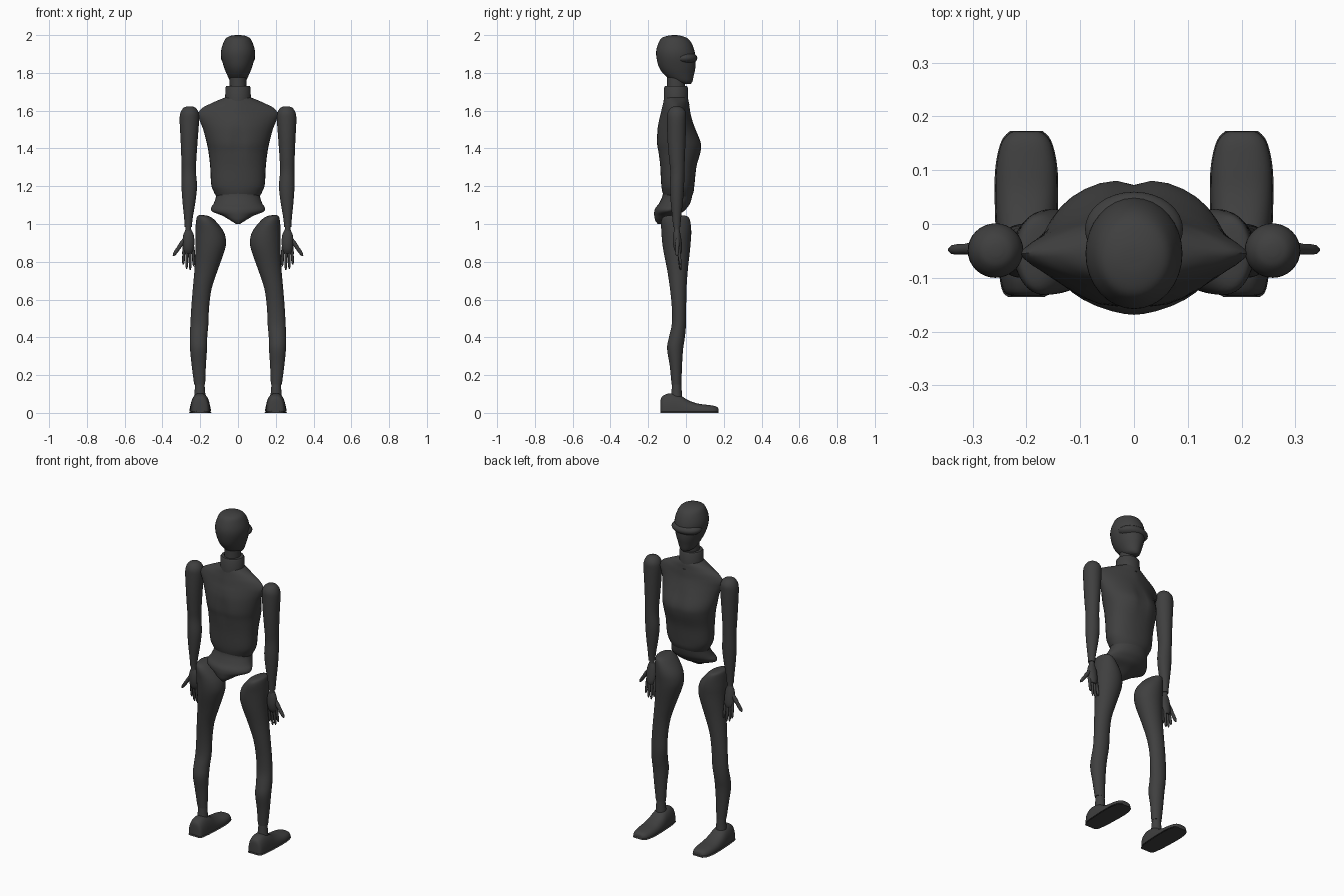
import bpy, bmesh, math
from mathutils import Vector

mat = bpy.data.materials.new("charcoal grey")
mat.diffuse_color = (0.05, 0.05, 0.05, 1)


def finish(name, bm, mirror=False, angle=50):
    bmesh.ops.recalc_face_normals(bm, faces=bm.faces)
    me = bpy.data.meshes.new(name)
    bm.to_mesh(me)
    bm.free()
    me.materials.append(mat)
    ob = bpy.data.objects.new(name, me)
    bpy.context.collection.objects.link(ob)
    if mirror:
        ob.modifiers.new("mirror", 'MIRROR').use_axis[0] = True
    bpy.ops.object.select_all(action='DESELECT')
    ob.select_set(True)
    bpy.context.view_layer.objects.active = ob
    bpy.ops.object.shade_smooth_by_angle(angle=math.radians(angle))
    return ob


def smooth_rows(rows, steps):
    """Catmull-Rom interpolation between the key sections."""
    out = []
    for i in range(len(rows) - 1):
        quad = (rows[max(i - 1, 0)], rows[i], rows[i + 1], rows[min(i + 2, len(rows) - 1)])
        for s in range(steps):
            t = s / steps
            out.append([0.5 * (2 * b + (c - a) * t + (2 * a - 5 * b + 4 * c - d) * t * t
                               + (3 * b - a - 3 * c + d) * t ** 3) for a, b, c, d in zip(*quad)])
    return out + [list(rows[-1])]


def skin(bm, rings):
    """Join rings of points into a capped surface."""
    vs = [[bm.verts.new(p) for p in ring] for ring in rings]
    n = len(vs[0])
    for a, b in zip(vs, vs[1:]):
        for i in range(n):
            bm.faces.new((a[i], a[(i + 1) % n], b[(i + 1) % n], b[i]))
    bm.faces.new(vs[0])
    bm.faces.new(vs[-1])


def power(v, e):
    return math.copysign(abs(v) ** e, v)


def loft(name, rows, mirror=False, steps=4, n=32, warp=None):
    """Sections are z, x min, x max, y min, y max, roundness (2 = ellipse)."""
    rings = []
    for z, x0, x1, y0, y1, r in smooth_rows(rows, steps):
        ring = []
        for i in range(n):
            a = 2 * math.pi * i / n
            p = Vector(((x0 + x1) / 2 + (x1 - x0) / 2 * power(math.cos(a), 2 / r),
                        (y0 + y1) / 2 + (y1 - y0) / 2 * power(math.sin(a), 2 / r), z))
            ring.append(warp(p) if warp else p)
        rings.append(ring)
    bm = bmesh.new()
    skin(bm, rings)
    return finish(name, bm, mirror)


def centred(rows):
    return [(z, -w, w, y0, y1, r) for z, w, y0, y1, r in rows]


def ellipsoid(name, loc, size, mirror=False):
    bm = bmesh.new()
    bmesh.ops.create_uvsphere(bm, u_segments=32, v_segments=16, radius=1)
    bmesh.ops.scale(bm, vec=size, verts=bm.verts)
    bmesh.ops.translate(bm, vec=loc, verts=bm.verts)
    return finish(name, bm, mirror)


# Head with a visor band across the face
loft("head", centred([
    (1.742, .018, -.03, .025, 2), (1.755, .040, -.07, .034, 2), (1.79, .058, -.115, .042, 2),
    (1.83, .074, -.143, .050, 2), (1.88, .088, -.156, .050, 2), (1.92, .089, -.157, .044, 2),
    (1.96, .077, -.145, .028, 2), (1.985, .062, -.128, .005, 2), (1.997, .035, -.095, -.03, 2),
    (2.0, .006, -.065, -.055, 2)]))
ellipsoid("visor", (0, -.01, 1.878), (.091, .070, .037))

# Neck and collar
loft("neck", centred([(1.72, .045, -.1, -.005, 2), (1.80, .043, -.1, -.005, 2)]), steps=1)
loft("collar", centred([(1.65, .068, -.118, .012, 2), (1.722, .067, -.116, .01, 2),
                        (1.73, .062, -.111, .005, 2)]), steps=1)


# Torso with paired chest and back swells
def chest_groove(p):
    d = math.exp(-(p.x / .025) ** 2) * math.exp(-((p.z - 1.44) / .09) ** 2)
    p.y -= math.copysign(.014, p.y + .04) * d
    return p


loft("torso", centred([
    (1.672, .062, -.112, .008, 2), (1.655, .105, -.117, .013, 1.7), (1.635, .150, -.122, .016, 1.5),
    (1.612, .192, -.128, .020, 1.4), (1.58, .212, -.136, .026, 1.4), (1.545, .202, -.147, .038, 1.5),
    (1.50, .184, -.156, .056, 1.7), (1.43, .166, -.158, .083, 2), (1.38, .156, -.149, .080, 2.1),
    (1.30, .147, -.137, .056, 2.2), (1.21, .142, -.131, .045, 2.2), (1.17, .128, -.125, .040, 2.1),
    (1.14, .112, -.115, .028, 2)]), warp=chest_groove)
ellipsoid("collarbone_notch", (0, -.05, 1.631), (.022, .072, .004))

# Pelvis tapering down and back, with flared hips
loft("pelvis", centred([
    (1.18, .122, -.122, .036, 2), (1.15, .116, -.124, .033, 2), (1.11, .128, -.142, .022, 2),
    (1.085, .143, -.162, .005, 1.8), (1.065, .136, -.168, -.015, 1.7), (1.045, .085, -.168, -.05, 1.8),
    (1.02, .042, -.163, -.09, 2), (1.0, .010, -.150, -.125, 2)]))

# Arms: one continuous limb down to the wrist
loft("arm", [
    (1.623, .245, .268, -.06, -.037, 2), (1.615, .225, .288, -.08, -.018, 2),
    (1.59, .209, .304, -.097, -.001, 2), (1.55, .206, .309, -.100, .001, 2),
    (1.45, .213, .304, -.098, -.002, 2), (1.35, .220, .300, -.090, -.006, 2),
    (1.28, .223, .298, -.083, -.008, 2), (1.20, .217, .299, -.085, -.010, 2),
    (1.12, .225, .294, -.081, -.016, 2), (1.03, .240, .285, -.072, -.026, 2),
    (.985, .244, .282, -.068, -.030, 2)], mirror=True)
loft("wrist", [(1.0, .248, .277, -.064, -.034, 2), (.94, .248, .277, -.064, -.034, 2)], True, 1, 16)
loft("palm", [
    (.97, .247, .278, -.062, -.034, 2), (.94, .234, .290, -.068, -.028, 2),
    (.90, .231, .293, -.069, -.022, 2), (.865, .235, .290, -.062, -.020, 2),
    (.845, .243, .282, -.050, -.024, 2)], mirror=True, n=20)


def digit(name, start, end, r):
    """Tapered finger with a rounded tip."""
    a, b = Vector(start), Vector(end)
    d = (b - a).normalized()
    u = d.cross(Vector((0, 1, 0))).normalized()
    v = d.cross(u)
    rings = []
    for t, k in ((0, .9), (.3, 1.05), (.5, .88), (.7, .9), (.9, .75), (1, .3)):
        c = a.lerp(b, t)
        rings.append([c + r * k * (u * math.cos(i * math.pi / 5) + v * math.sin(i * math.pi / 5))
                      for i in range(10)])
    bm = bmesh.new()
    skin(bm, rings)
    finish(name, bm, True)


# Four fingers and a thumb
for i, (x, tip) in enumerate(((.238, .775), (.254, .757), (.270, .762), (.285, .785))):
    digit("finger_%d" % (i + 1), (x, -.042, .88), (x + (x - .26) * .2, -.028, tip), .0085)
digit("thumb", (.282, -.045, .92), (.343, -.048, .832), .0115)

# Legs: heavy thighs leaning inward, slim knees and calves
loft("leg", [
    (1.047, .182, .205, -.07, -.03, 2), (1.04, .150, .216, -.115, .008, 2),
    (1.015, .118, .222, -.131, .022, 2), (.96, .076, .226, -.130, .028, 2),
    (.905, .063, .226, -.126, .025, 2), (.85, .074, .226, -.118, .020, 2),
    (.76, .106, .230, -.100, .010, 2), (.66, .139, .239, -.085, .003, 2),
    (.56, .153, .247, -.075, .001, 2), (.47, .157, .252, -.075, .000, 2),
    (.40, .163, .255, -.090, -.006, 2), (.34, .164, .254, -.100, -.015, 2),
    (.25, .170, .245, -.086, -.021, 2), (.15, .174, .232, -.076, -.024, 2)], mirror=True)
loft("ankle", [(.155, .177, .227, -.073, -.025, 2), (.11, .174, .230, -.077, -.022, 2),
               (.06, .168, .235, -.082, -.018, 2)], True, 2, 24)


# Shoes: domed sections from heel to toe; sections are y, half width, height, base
def shoe(name, rows):
    rings = []
    for y, w, h, base in smooth_rows(rows, 4):
        rings.append([(.2 + w * power(math.cos(a), .75), y, base + (h - base) * power(math.sin(a), .85))
                      for a in (math.pi * i / 18 for i in range(19))])
    bm = bmesh.new()
    skin(bm, rings)
    finish(name, bm, True)


shoe("shoe", [(-.134, .026, .070, .008), (-.125, .042, .088, .008), (-.09, .050, .103, .008),
              (-.04, .053, .097, .008), (.01, .056, .068, .008), (.06, .057, .050, .008),
              (.11, .055, .043, .008), (.15, .046, .037, .008), (.168, .032, .028, .008),
              (.172, .022, .016, .008)])
shoe("sole", [(-.136, .033, .010, 0), (-.12, .046, .010, 0), (-.05, .055, .010, 0),
              (.05, .059, .010, 0), (.11, .057, .010, 0), (.155, .046, .010, 0),
              (.173, .030, .010, 0)])
